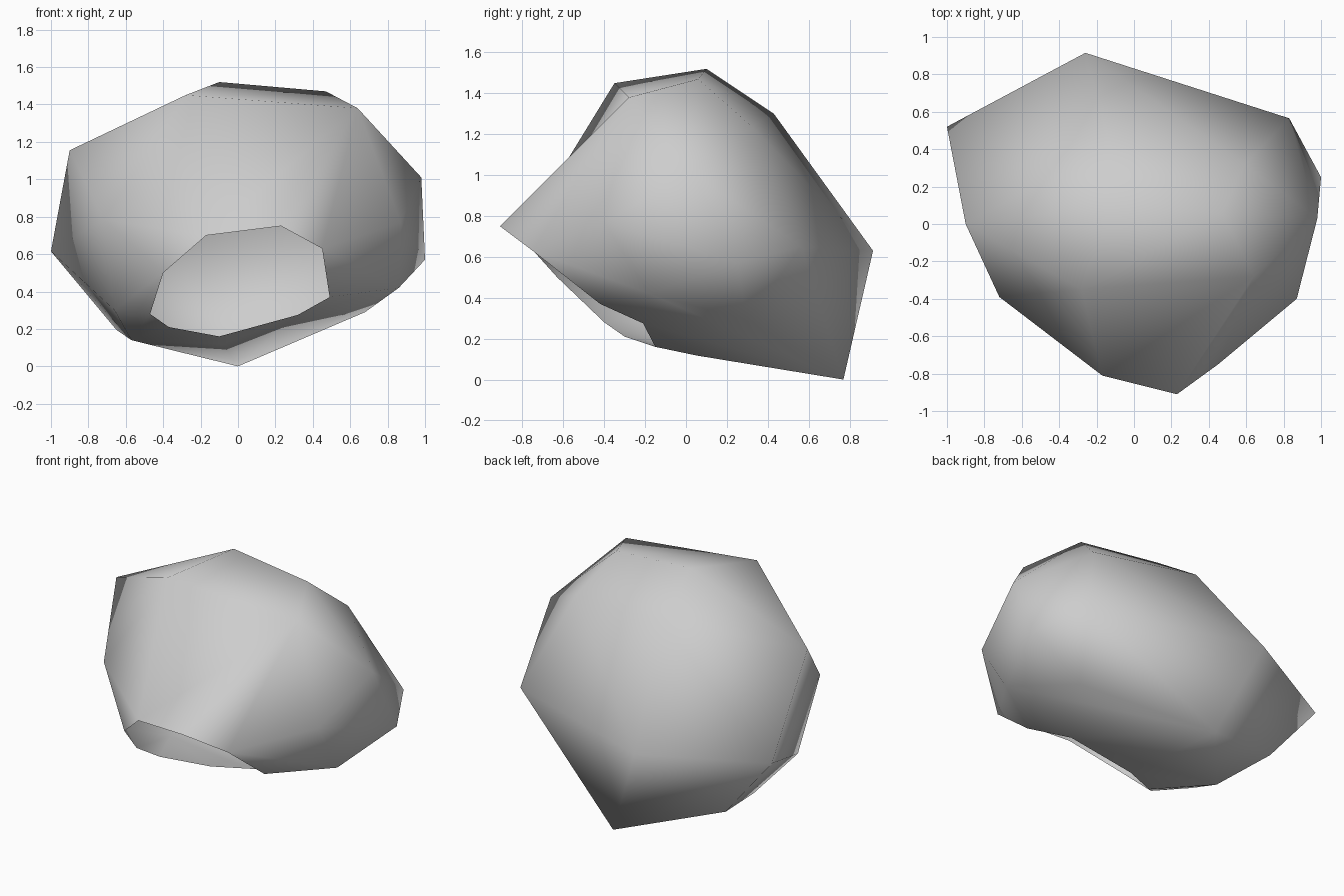
import bpy
import bmesh
from mathutils import Vector

if "Cube" in bpy.data.objects:
    bpy.data.objects.remove(bpy.data.objects["Cube"], do_unlink=True)

# Corner rings of the hollow stone
CROWN = [(-.10, .10, 1.52), (.47, .06, 1.47), (.64, -.28, 1.38), (-.28, -.35, 1.45),
         (-.13, .43, 1.30), (.59, .32, 1.24)]
GIRDLE = [(-.90, 0, 1.155), (-1, .52, .615), (-.26, .915, .63), (.83, .565, .65),
          (1, .25, .57), (.98, .03, 1.01), (.87, -.40, .77), (-.72, -.39, .785)]
BASE = [(0, .77, 0), (.68, .30, .29), (.86, -.18, .42), (-.08, .05, .118),
        (-.57, .10, .14), (-.66, -.24, .30), (-.65, .51, .195)]
# Rim of the opening at the lower front
RIM = [(.23, -.91, .75), (.45, -.75, .63), (.49, -.42, .37), (.32, -.21, .275),
       (-.10, -.15, .16), (-.37, -.30, .21), (-.47, -.40, .28), (-.40, -.63, .50),
       (-.17, -.81, .70)]


def at(vert, point):
    return (vert.co - Vector(point)).length < 1e-4


def turn_edge(bm, start, end):
    """Swap the diagonal of the two triangles sharing this edge."""
    found = [e for e in bm.edges
             if any(at(v, start) for v in e.verts) and any(at(v, end) for v in e.verts)]
    if found:
        bmesh.ops.rotate_edges(bm, edges=found, use_ccw=False)


# Wrap the corners in a faceted skin
bm = bmesh.new()
for point in CROWN + GIRDLE + BASE + RIM:
    bm.verts.new(point)
bmesh.ops.convex_hull(bm, input=bm.verts[:])
loose = [v for v in bm.verts if not v.link_faces]
bmesh.ops.delete(bm, geom=loose, context='VERTS')

# Let the brow and the front left flank dip slightly inward
turn_edge(bm, RIM[0], CROWN[3])
turn_edge(bm, RIM[0], GIRDLE[6])
bmesh.ops.recalc_face_normals(bm, faces=bm.faces[:])

# Open the mouth by removing the cap spanning the rim
cap = [f for f in bm.faces if all(any(at(v, p) for p in RIM) for v in f.verts)]
bmesh.ops.delete(bm, geom=cap, context='FACES')
for face in bm.faces:
    face.smooth = True

mesh = bpy.data.meshes.new("hollow_stone")
bm.to_mesh(mesh)
bm.free()
stone = bpy.data.objects.new("hollow_stone", mesh)
bpy.context.collection.objects.link(stone)

# Plain grey material
GREY = (.61, .61, .61, 1)
grey = bpy.data.materials.new("light_grey")
grey.use_nodes = True
grey.diffuse_color = GREY
for node in grey.node_tree.nodes:
    if node.type == 'BSDF_PRINCIPLED':
        node.inputs["Base Color"].default_value = GREY
mesh.materials.append(grey)
